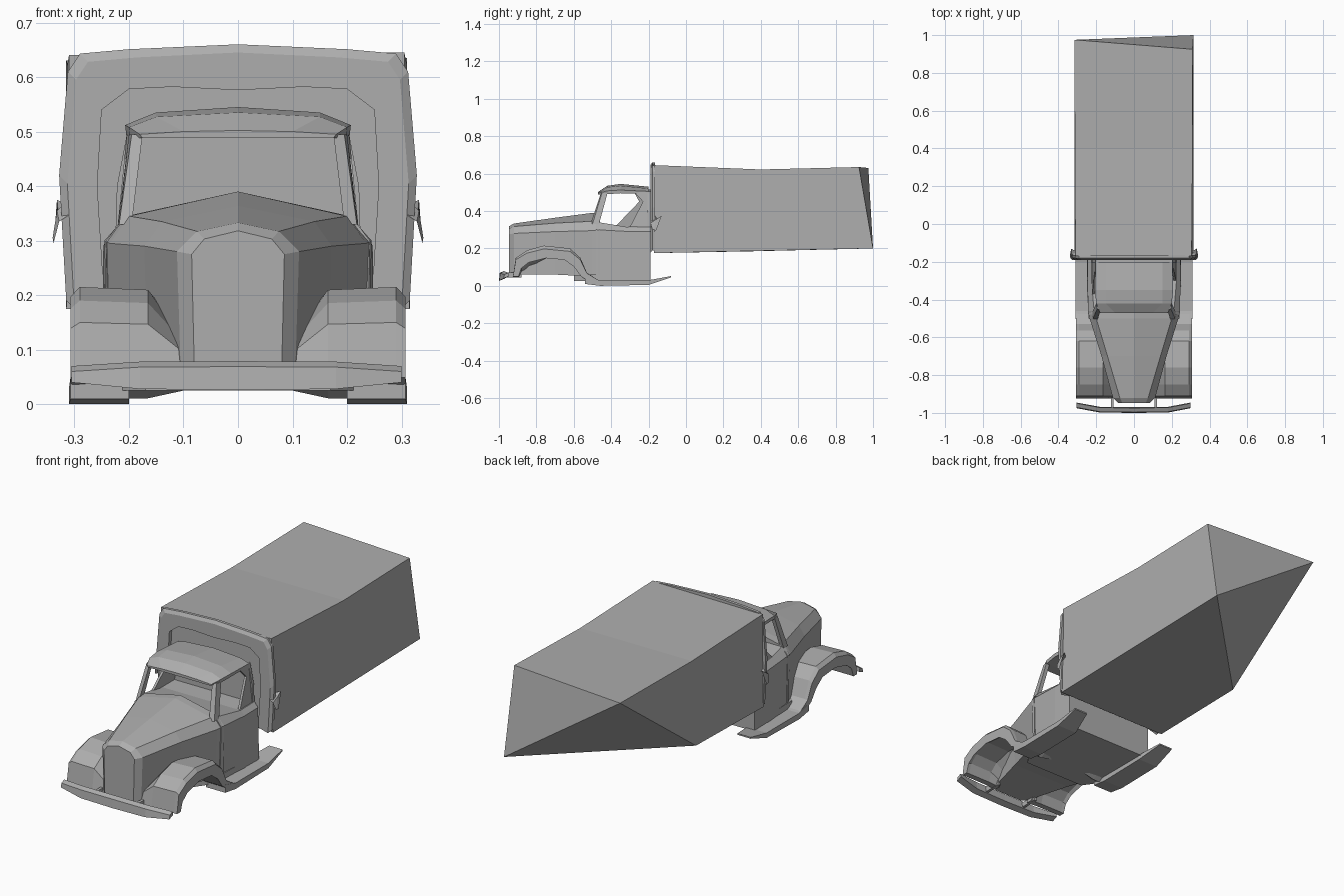
import bpy, bmesh

grey = bpy.data.materials.new("plain grey")
grey.diffuse_color = (0.42, 0.42, 0.42, 1)


def make(name, verts, faces):
    """Flat shaded mesh object from points and faces."""
    bm = bmesh.new()
    vs = [bm.verts.new(v) for v in verts]
    for f in faces:
        bm.faces.new([vs[i] for i in f])
    bmesh.ops.recalc_face_normals(bm, faces=bm.faces)
    me = bpy.data.meshes.new(name)
    bm.to_mesh(me)
    bm.free()
    me.materials.append(grey)
    ob = bpy.data.objects.new(name, me)
    bpy.context.collection.objects.link(ob)
    return ob


def loft(name, rings):
    """Skin a list of equal closed rings and cap both ends."""
    n = len(rings[0])
    verts = [p for r in rings for p in r]
    faces = [(k * n + i, k * n + (i + 1) % n, (k + 1) * n + (i + 1) % n, (k + 1) * n + i)
             for k in range(len(rings) - 1) for i in range(n)]
    faces += [tuple(range(n)), tuple(range(len(verts) - n, len(verts)))]
    return make(name, verts, faces)


def ring(y, half):
    """Cross-section at y from a half outline that ends on the centre line."""
    pts = half + [(-x, z) for x, z in reversed(half[:-1])]
    return [(x, y, z) for x, z in pts]


def pair(name, rings):
    """Build a part on the right and its mirror on the left."""
    for side, s in (("right", 1), ("left", -1)):
        loft(side + "_" + name, [[(s * x, y, z) for x, y, z in r] for r in rings])


def plate(name, x, t, outline):
    loft(name, [[(x + d, y, z) for y, z in outline] for d in (-t, t)])


# Cargo box, with slanted rear and cut-off lower left corner
make("cargo_box", [
    (-.315, -.17, .175), (.315, -.17, .175), (.305, -.17, .645), (-.31, -.17, .64),
    (.31, .40, .622), (-.313, .40, .622), (.31, .925, .635), (-.315, .975, .63),
    (.315, 1.0, .20), (-.315, .37, .185)],
    [(0, 1, 2, 3), (2, 3, 5, 4), (4, 5, 7, 6), (1, 8, 6, 4, 2), (0, 9, 7, 5, 3),
     (8, 6, 7), (8, 7, 9), (0, 1, 8, 9)])

# Rounded frame around the front of the cargo box
outer = [(.315, .19), (.328, .42), (.312, .61), (.29, .643), (.2, .651), (0, .66)]
inner = [(.245, .19), (.258, .40), (.25, .54), (.2, .578), (.12, .582), (0, .576)]


def arch(y, g):
    def full(h):
        return h + [(-x, z) for x, z in reversed(h[:-1])]
    o = [(x - g if x > 0 else x + g if x < 0 else 0, z - g) for x, z in full(outer)]
    return [(x, y, z) for x, z in o + full(inner)[::-1]]


loft("cargo_front_frame", [arch(-.165, 0), arch(-.18, 0), arch(-.19, .015)])

# Hood and grille
loft("hood", [
    ring(-.947, [(.08, .06), (.085, .275), (.062, .303), (0, .318)]),
    ring(-.92, [(.105, .06), (.112, .28), (.075, .317), (0, .333)]),
    ring(-.70, [(.165, .06), (.172, .29), (.14, .335), (0, .364)]),
    ring(-.50, [(.225, .05), (.235, .295), (.2, .345), (0, .39)]),
    ring(-.46, [(.24, .04), (.245, .30), (.205, .345), (0, .39)])])

# Cab lower body
loft("cab_body", [
    ring(-.48, [(.235, .03), (.242, .30), (.21, .342), (0, .342)]),
    ring(-.30, [(.25, .03), (.247, .29), (.225, .312), (0, .312)]),
    ring(-.19, [(.25, .05), (.245, .29), (.225, .315), (0, .315)])])

# Cab roof
loft("cab_roof", [
    ring(-.47, [(.175, .488), (.18, .495), (.10, .500), (0, .502)]),
    ring(-.42, [(.198, .49), (.2, .508), (.15, .527), (0, .535)]),
    ring(-.35, [(.205, .495), (.207, .512), (.15, .535), (0, .545)]),
    ring(-.20, [(.2, .49), (.203, .505), (.15, .52), (0, .53)])])

# Cab rear wall
loft("cab_rear_wall", [ring(y, [(.225, .30), (.222, .40), (.203, .50), (0, .515)])
                       for y in (-.205, -.19)])

# Windscreen pillars
pair("windscreen_pillar", [
    [(.195, -.51, .33), (.218, -.50, .33), (.22, -.465, .33), (.20, -.465, .33)],
    [(.175, -.455, .495), (.195, -.45, .495), (.2, -.42, .495), (.18, -.42, .495)]])

# Rear quarter panels behind the side windows, larger on the left
for nm, s, y0, y1 in (("right", 1, -.30, -.23), ("left", -1, -.38, -.25)):
    lo = [(y0, .315), (-.19, .315), (-.19, .505), (-.28, .505), (y1, .45)]
    loft(nm + "_quarter_panel",
         [[(s * (.222 - d - .1 * (z - .315)), y, z) for y, z in lo] for d in (0, .012)])

# Front fenders: curved shell, lower where it meets the hood
top = [(-.925, .05), (-.91, .15), (-.85, .19), (-.76, .215), (-.62, .2),
       (-.565, .15), (-.53, .07), (-.47, .03)]
under = [(-.50, .01), (-.56, .05), (-.60, .11), (-.65, .15), (-.75, .16),
         (-.84, .135), (-.88, .10), (-.895, .05)]


def fender_ring(x, k):
    return [(x, y, .04 + (z - .04) * k) for y, z in top + under]


pair("fender", [fender_ring(.10, .5), fender_ring(.165, .97),
                fender_ring(.29, 1), fender_ring(.307, .9)])

# Running boards, each with a raised tail
pair("running_board", [[(x0, y, z0), (x1, y, z0), (x1, y, z1), (x0, y, z1)]
                       for y, z0, z1, x0, x1 in ((-.54, .01, .05, .2, .307),
                                                 (-.46, .0, .03, .2, .31),
                                                 (-.20, .005, .03, .2, .31),
                                                 (-.08, .045, .052, .23, .305))])

# Underbody floor
loft("underbody", [ring(y, [(h, .025), (h, .06), (0, .06)])
                   for y, h in ((-.60, .17), (-.50, .24), (-.19, .25))])

# Front bumper, bowed, and its brackets
loft("bumper", [[(x, y, z), (x, y + .03, z + .012), (x, y + .026, z + h), (x, y + .004, z + h - .01)]
                for x, y, z, h in ((-.305, -.975, .04, .03), (-.18, -.998, .028, .05),
                                   (0, -1.0, .026, .053), (.18, -.998, .028, .05),
                                   (.30, -.975, .04, .03))])
pair("bumper_bracket", [[(.108, y, .045), (.122, y, .045), (.122, y, .07), (.108, y, .07)]
                        for y in (-.975, -.88)])

# Side mirrors on the cargo frame
pair("mirror", [
    [(.29, -.19, .36), (.30, -.17, .385), (.30, -.15, .36)],
    [(.328, -.19, .335), (.332, -.16, .355), (.332, -.13, .375)],
    [(.337, -.18, .30), (.340, -.17, .305), (.338, -.16, .295)]])
